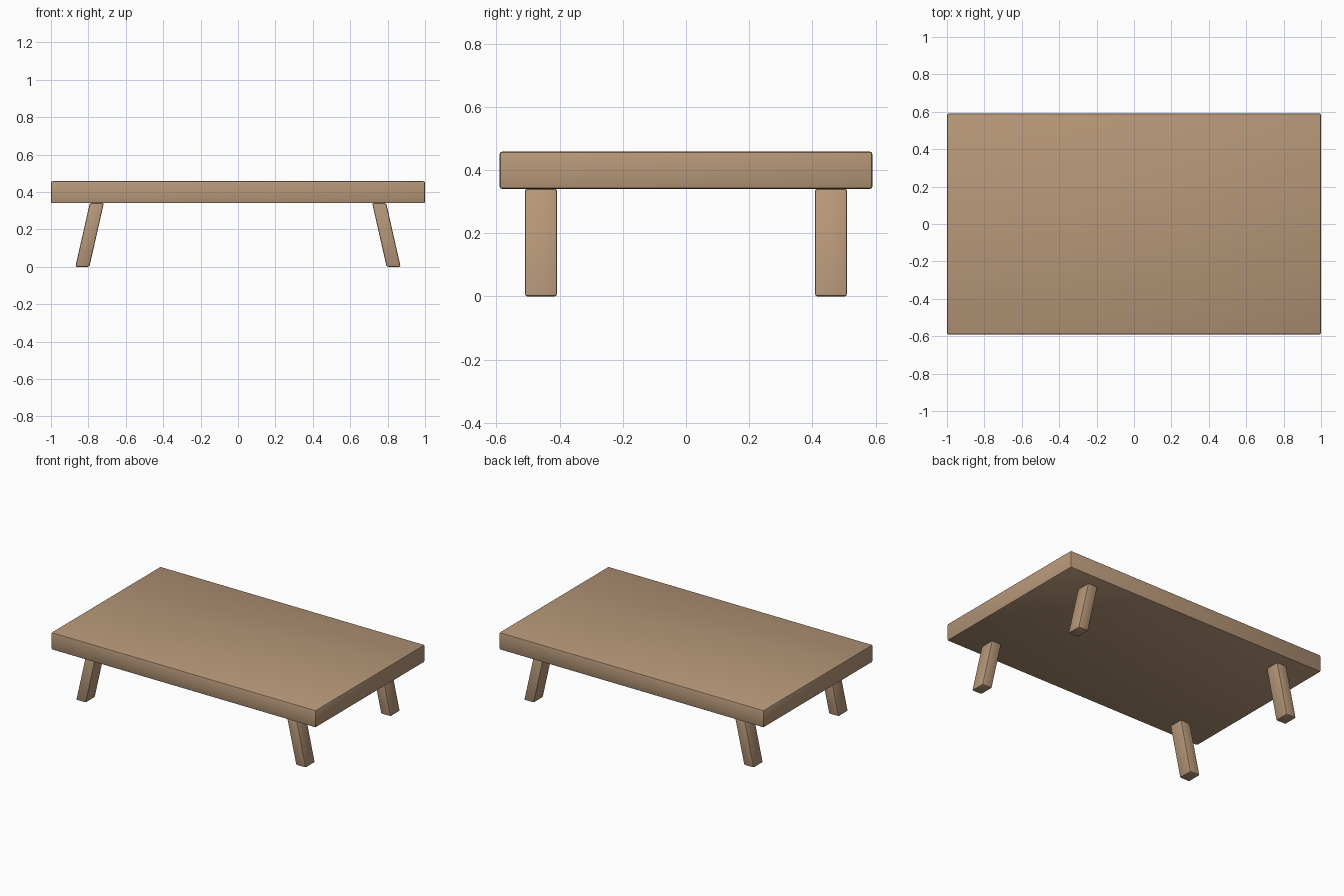
import bpy, bmesh

if "Cube" in bpy.data.objects:
    bpy.data.objects.remove(bpy.data.objects["Cube"])

wood = bpy.data.materials.new("wood")
wood.diffuse_color = (0.47, 0.31, 0.19, 1)
wood.use_nodes = True
wood.node_tree.nodes["Principled BSDF"].inputs["Base Color"].default_value = wood.diffuse_color


def block(name, size, center, lean=0.0):
    """Softly bevelled box; lean shifts the bottom face along x."""
    bm = bmesh.new()
    bmesh.ops.create_cube(bm, size=1)
    for v in bm.verts:
        shift = lean * (0.5 - v.co.z)
        v.co = [c + k * s for c, k, s in zip(center, v.co, size)]
        v.co.x += shift
    bmesh.ops.bevel(bm, geom=bm.edges[:], offset=0.008, segments=2,
                    profile=0.5, affect='EDGES')
    mesh = bpy.data.meshes.new(name)
    bm.to_mesh(mesh)
    bm.free()
    mesh.materials.append(wood)
    obj = bpy.data.objects.new(name, mesh)
    bpy.context.collection.objects.link(obj)
    bpy.context.view_layer.objects.active = obj
    bpy.ops.object.select_all(action='DESELECT')
    obj.select_set(True)
    bpy.ops.object.shade_smooth_by_angle()


# Table top
block("table_top", (2.0, 1.18, 0.118), (0, 0, 0.399))

# Four legs splayed outward along x
for sx, side in ((-1, "left"), (1, "right")):
    for sy, end in ((-1, "front"), (1, "back")):
        block(f"{end}_{side}_leg", (0.075, 0.102, 0.34),
              (sx * 0.755, sy * 0.459, 0.17), lean=sx * 0.077)
